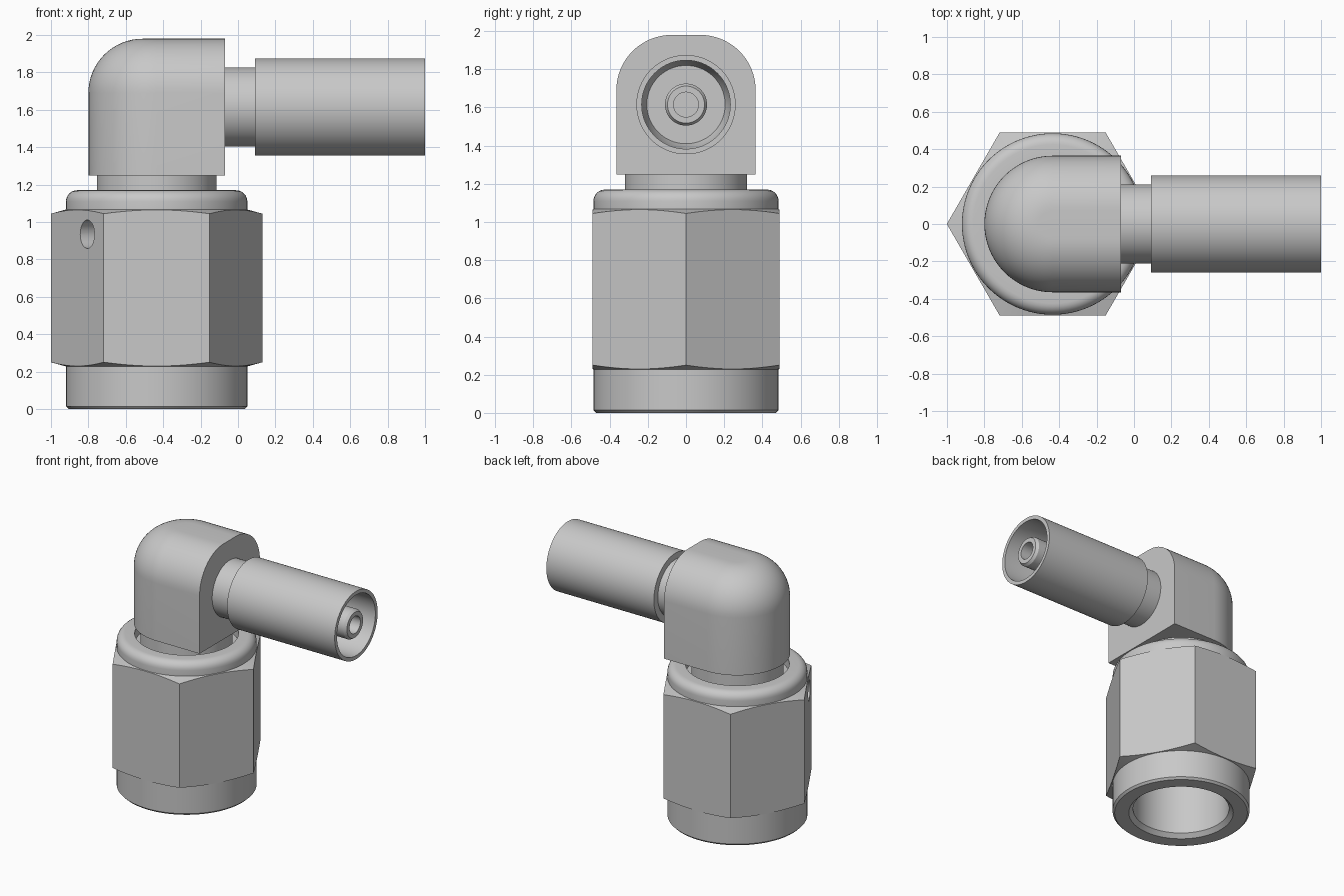
import bpy, bmesh, math
from mathutils import Matrix, Vector

if "Cube" in bpy.data.objects:
    bpy.data.objects.remove(bpy.data.objects["Cube"])

SEG = 96
NUT_X, FLAT = -0.435, 0.49      # nut axis and half width across flats
TUBE_Z = 1.615                  # tube axis height

metal = bpy.data.materials.new("grey metal")
metal.diffuse_color = (0.58, 0.58, 0.58, 1)
metal.use_nodes = True
metal.node_tree.nodes["Principled BSDF"].inputs["Base Color"].default_value = metal.diffuse_color


def finish(bm, name, matrix=Matrix()):
    bmesh.ops.recalc_face_normals(bm, faces=bm.faces)
    mesh = bpy.data.meshes.new(name)
    bm.to_mesh(mesh)
    bm.free()
    mesh.transform(matrix)
    mesh.materials.append(metal)
    obj = bpy.data.objects.new(name, mesh)
    bpy.context.collection.objects.link(obj)
    return obj


def smooth(obj):
    bpy.ops.object.select_all(action='DESELECT')
    obj.select_set(True)
    bpy.context.view_layer.objects.active = obj
    bpy.ops.object.shade_smooth_by_angle(angle=math.radians(30))


def hex_radius(a):
    return FLAT / math.cos(a % (math.pi / 3) - math.pi / 6)


def lathe(name, profile, matrix, loop=False):
    """Turn (radius, height) points; radius 'hex' follows a chamfered hexagon."""
    bm = bmesh.new()
    rings = []
    for r, z in profile:
        if r == 0:
            rings.append([bm.verts.new((0, 0, z))] * SEG)
            continue
        ring = []
        for i in range(SEG):
            a = math.tau * i / SEG
            rad, h = r, z
            if r == 'hex':
                rad = hex_radius(a)
                h += (rad - FLAT) * 0.27 * (1 if z < 0.6 else -1)
            ring.append(bm.verts.new((rad * math.cos(a), rad * math.sin(a), h)))
        rings.append(ring)
    pairs = list(zip(rings, rings[1:])) + ([(rings[-1], rings[0])] if loop else [])
    for p, q in pairs:
        for i in range(SEG):
            j = (i + 1) % SEG
            bm.faces.new(list(dict.fromkeys((p[i], p[j], q[j], q[i]))))
    return finish(bm, name, matrix)


upright = Matrix.Translation((NUT_X, 0, 0))
sideways = Matrix.Translation((0, 0, TUBE_Z)) @ Matrix.Rotation(math.pi / 2, 4, 'Y')

# Coupling nut: round skirt, hexagon, rounded collar and open bore
round_edge = [(0.425 + 0.06 * math.cos(t), 1.11 + 0.06 * math.sin(t))
              for t in (math.pi / 2 * k / 6 for k in range(7))]
nut = lathe("coupling_nut",
            [(0.47, 0), (0.485, 0.015), (0.485, 0.228), ('hex', 0.23), ('hex', 1.065),
             (0.485, 1.067)] + round_edge +
            [(0.36, 1.17), (0.36, 1.09), (0.2, 1.09), (0.2, 0.75), (0.34, 0.75),
             (0.34, 0.03), (0.37, 0)], upright, loop=True)

# Wire hole drilled square into one flat
normal = Vector((-math.cos(math.pi / 6), -0.5, 0))
drill_bm = bmesh.new()
bmesh.ops.create_cone(drill_bm, cap_ends=True, segments=32, radius1=0.076,
                      radius2=0.076, depth=0.24)
drill = finish(drill_bm, "drill_cutter", Matrix.Translation((-0.805, -0.338, 0.935))
               @ normal.to_track_quat('Z', 'Y').to_matrix().to_4x4())
drill.hide_render = True
cut = nut.modifiers.new("wire hole", 'BOOLEAN')
cut.operation, cut.object, cut.solver = 'DIFFERENCE', drill, 'EXACT'
bpy.context.view_layer.objects.active = nut
bpy.ops.object.modifier_apply(modifier=cut.name)
bpy.data.objects.remove(drill)
smooth(nut)

# Swivel neck and plug between nut and elbow
smooth(lathe("swivel_neck", [(0, 0.8), (0.19, 0.8), (0.19, 1.1), (0.32, 1.1),
                             (0.32, 1.26), (0, 1.26)], upright))

# Elbow block: D-shaped plan with a large round along its top edge
bm = bmesh.new()
R, FILLET, TOP, END = 0.365, 0.29, 1.98, -0.07
levels = [(0, 1.25)] + [(FILLET * (1 - math.cos(t)), TOP - FILLET + FILLET * math.sin(t))
                        for t in (math.pi / 2 * k / 16 for k in range(17))]
rings = []
for inset, z in levels:
    r = R - inset
    outline = [(END, r)] + [(NUT_X + r * math.cos(a), r * math.sin(a))
                            for a in (math.pi * (0.5 + k / 40) for k in range(41))]
    outline.append((END, -r))
    rings.append([bm.verts.new((x, y, z)) for x, y in outline])
for p, q in zip(rings, rings[1:]):
    for i in range(len(p) - 1):
        bm.faces.new((p[i], p[i + 1], q[i + 1], q[i]))
bm.faces.new(rings[0])
bm.faces.new(rings[-1])
bm.faces.new([g[0] for g in rings] + [g[-1] for g in reversed(rings)])
smooth(finish(bm, "elbow_block"))

# Side tube: neck, hollow crimp sleeve and inner pin tube
smooth(lathe("crimp_sleeve",
             [(0, -0.1), (0.212, -0.1), (0.212, 0.09), (0.26, 0.09), (0.26, 1.0),
              (0.232, 1.0), (0.232, 0.5), (0.205, 0.43), (0, 0.43)], sideways))
smooth(lathe("inner_tube",
             [(0, 0.4), (0.11, 0.4), (0.11, 0.97), (0.097, 0.99), (0.065, 0.99),
              (0.065, 0.6), (0, 0.6)], sideways))
